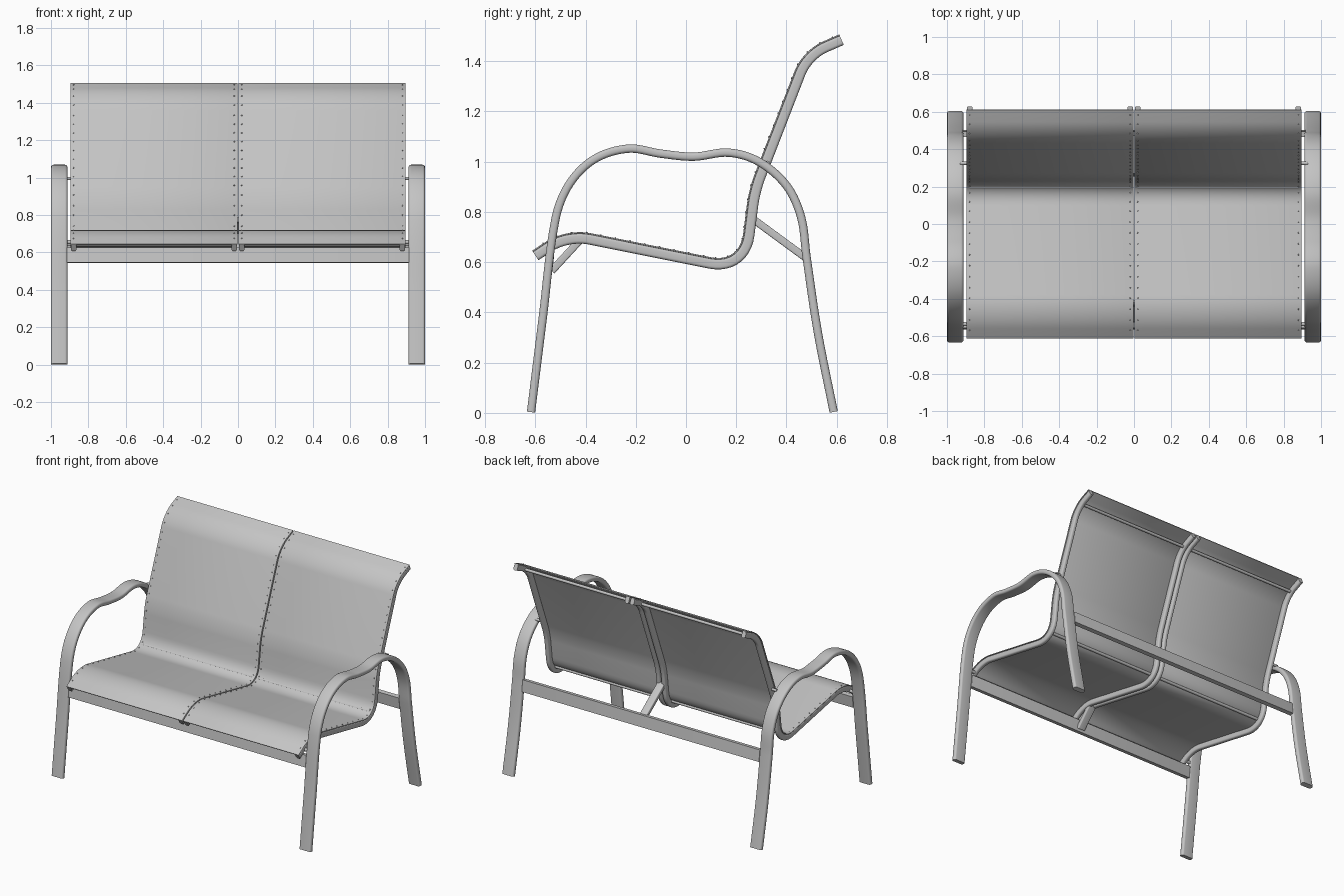
import bpy, bmesh, math
from mathutils import Vector
from mathutils.geometry import interpolate_bezier

cube = bpy.data.objects.get("Cube")
if cube:
    bpy.data.objects.remove(cube, do_unlink=True)

grey = bpy.data.materials.new("light grey")
grey.use_nodes = True
GREY = (0.55, 0.55, 0.55, 1)
grey.diffuse_color = GREY
grey.node_tree.nodes["Principled BSDF"].inputs["Base Color"].default_value = GREY


def finish(bm, name):
    bmesh.ops.recalc_face_normals(bm, faces=bm.faces)
    mesh = bpy.data.meshes.new(name)
    bm.to_mesh(mesh)
    bm.free()
    mesh.materials.append(grey)
    ob = bpy.data.objects.new(name, mesh)
    bpy.context.collection.objects.link(ob)
    bpy.ops.object.select_all(action='DESELECT')
    ob.select_set(True)
    bpy.context.view_layer.objects.active = ob
    bpy.ops.object.shade_smooth_by_angle(angle=math.radians(35))
    return ob


def rounded_rect(x0, x1, n0, n1, r, steps=4):
    """Closed section in (x, normal) coordinates."""
    pts = []
    corners = [(x1 - r, n1 - r), (x0 + r, n1 - r), (x0 + r, n0 + r), (x1 - r, n0 + r)]
    for q, (cx, cn) in enumerate(corners):
        for i in range(steps + 1):
            a = (q + i / steps) * math.pi / 2
            pts.append((cx + r * math.cos(a), cn + r * math.sin(a)))
    return pts


def spline(points, steps=8):
    """Smooth curve through points."""
    p = [Vector(q) for q in points]
    last = len(p) - 1
    tan = [(p[min(i + 1, last)] - p[max(i - 1, 0)]).normalized() for i in range(last + 1)]
    path = [p[0]]
    for i in range(last):
        h = (p[i + 1] - p[i]).length / 3
        path += interpolate_bezier(p[i], p[i] + tan[i] * h,
                                   p[i + 1] - tan[i + 1] * h, p[i + 1], steps + 1)[1:]
    return path


def filleted(points, reaches, steps=12):
    """Straight runs joined by rounded corners."""
    p = [Vector(q) for q in points]
    path = [p[0]]
    for a, b, c, d in zip(p, p[1:], p[2:], reaches):
        s, e = b + (a - b).normalized() * d, b + (c - b).normalized() * d
        path += interpolate_bezier(s, s.lerp(b, 0.6), e.lerp(b, 0.6), e, steps)
    return path + [p[-1]]


def frames(path):
    """Position and normal at every path point, in the YZ plane."""
    out = []
    for i, q in enumerate(path):
        t = (path[min(i + 1, len(path) - 1)] - path[max(i - 1, 0)]).normalized()
        out.append((q, Vector((-t.y, t.x))))
    return out


def sweep(name, path, section):
    bm = bmesh.new()
    rings = []
    for q, n in frames(path):
        rings.append([bm.verts.new((x, q.x + n.x * h, q.y + n.y * h)) for x, h in section])
    k = len(section)
    for a, b in zip(rings, rings[1:]):
        for i in range(k):
            bm.faces.new((a[i], a[(i + 1) % k], b[(i + 1) % k], b[i]))
    bm.faces.new(rings[0])
    bm.faces.new(rings[-1])
    return finish(bm, name)


def rod(name, x0, x1, y, z, r):
    bm = bmesh.new()
    bmesh.ops.create_cone(bm, cap_ends=True, segments=16, radius1=r, radius2=r, depth=x1 - x0)
    for v in bm.verts:
        v.co = Vector((v.co.z + (x0 + x1) / 2, y + v.co.x, z + v.co.y))
    return finish(bm, name)


# Side profiles (y, z)
arm_path = spline([(-.617, .003), (-.57, .38), (-.52, .77), (-.465, .91), (-.365, 1.01),
                   (-.23, 1.052), (-.1, 1.032), (.03, 1.02), (.17, 1.036), (.29, 1.0),
                   (.4, .905), (.458, .78), (.48, .62), (.525, .32), (.588, .004)])
seat_path = filleted([(-.6, .627), (-.472, .711), (.232, .57), (.272, .885),
                      (.482, 1.427), (.619, 1.486)], [.09, .14, .06, .08])

# Looped arm and leg frames
for side, label in ((1, "left"), (-1, "right")):
    x0, x1 = sorted((side * .912, side * 1.0))
    sweep(label + "_arm_frame", arm_path, rounded_rect(x0, x1, -.0165, .0165, .013))

    # Seat rails and sling panel of this half
    for part, a, b in (("outer", .864, .894), ("inner", .005, .035)):
        x0, x1 = sorted((side * a, side * b))
        sweep(f"{label}_{part}_rail", seat_path, rounded_rect(x0, x1, -.023, .018, .011))
    x0, x1 = sorted((side * .003, side * .896))
    sweep(label + "_sling", seat_path, rounded_rect(x0, x1, .0165, .0225, .0025, 2))

    # Spreader rods between the rails
    x0, x1 = sorted((side * .02, side * .88))
    for part, y, z in (("front", -.565, .643), ("lower_back", .2, .635), ("top", .53, 1.437)):
        rod(f"{label}_{part}_spreader", x0, x1, y, z, .01)

    # Pins joining the seat to the arm frame
    x0, x1 = sorted((side * .88, side * .93))
    rod(label + "_back_pin", x0, x1, .325, .995, .009)
    rod(label + "_front_pin", x0, x1, -.535, .655, .011)

    # Small rivets along the sling edges
    bm = bmesh.new()
    travelled, previous = 0, None
    dense = []
    for a, b in zip(seat_path, seat_path[1:]):
        count = max(1, round((b - a).length / .01))
        dense += [a.lerp(b, i / count) for i in range(count)]
    for q, n in frames(dense):
        travelled += (q - previous).length if previous else 0
        previous = q
        if travelled < .05:
            continue
        travelled = 0
        for x in (.02, .879):
            made = bmesh.ops.create_icosphere(bm, subdivisions=1, radius=.004)
            centre = Vector((side * x, q.x + n.x * .0225, q.y + n.y * .0225))
            bmesh.ops.translate(bm, verts=made["verts"], vec=centre)
    finish(bm, label + "_rivets")

# Crossbars between the legs
for name, y, z, lean in (("front_crossbar", -.545, .585, .005), ("rear_crossbar", .484, .6, -.005)):
    sweep(name, [Vector((y - lean, z - .04)), Vector((y + lean, z + .04))],
          rounded_rect(-.916, .916, -.015, .015, .004))

# Central braces from the crossbars to the inner rails
for name, a, b in (("front_brace", (-.535, .565), (-.42, .69)), ("rear_brace", (.48, .615), (.262, .775))):
    sweep(name, [Vector(a), Vector(b)], rounded_rect(-.027, .027, -.015, .015, .006))
